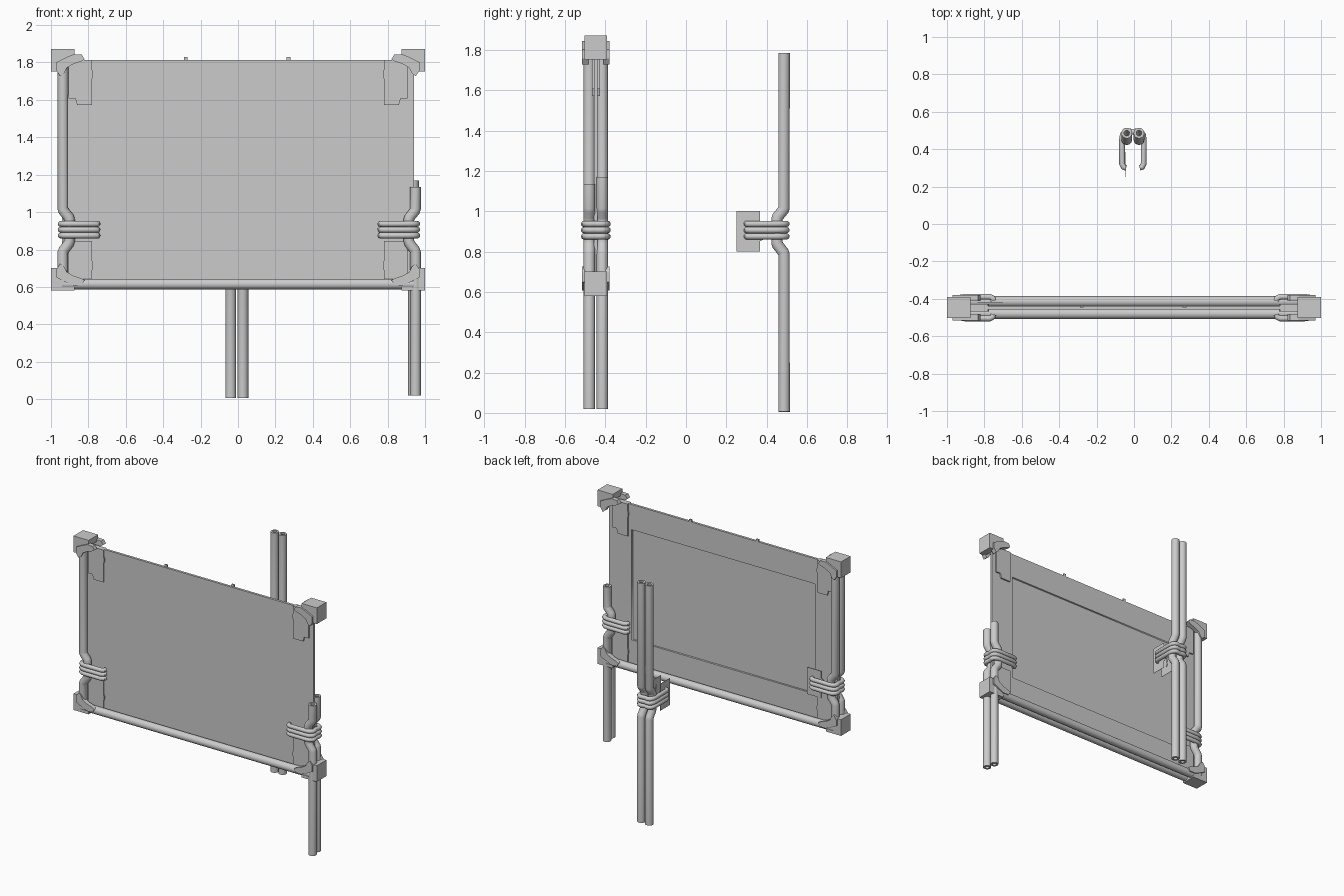
import bpy
import bmesh
from mathutils import Vector

cube = bpy.data.objects.get("Cube")
if cube:
    bpy.data.objects.remove(cube, do_unlink=True)


def material(name, value):
    mat = bpy.data.materials.new(name)
    mat.use_nodes = True
    colour = (value, value, value, 1)
    mat.diffuse_color = colour
    mat.node_tree.nodes["Principled BSDF"].inputs["Base Color"].default_value = colour
    return mat


GREY = material("light_grey", 0.6)
R = 0.0285         # pole radius
PAIR = 0.0325      # half distance between paired poles
BOARD_Y = -0.447
HALF = 0.009       # half thickness of the board


def finish(obj, angle=0.6):
    bpy.ops.object.select_all(action='DESELECT')
    obj.select_set(True)
    bpy.context.view_layer.objects.active = obj
    if obj.type == 'CURVE':
        bpy.ops.object.convert(target='MESH')
    obj = bpy.context.view_layer.objects.active
    obj.data.materials.clear()
    obj.data.materials.append(GREY)
    bpy.ops.object.shade_smooth_by_angle(angle=angle)
    return obj


def tube(name, points, radius, wall=0.0):
    """Round bar along a path; a wall thickness makes it hollow."""
    curve = bpy.data.curves.new(name, 'CURVE')
    curve.dimensions = '3D'
    curve.bevel_depth = radius
    curve.bevel_resolution = 8
    curve.use_fill_caps = wall == 0
    spline = curve.splines.new('POLY')
    spline.points.add(len(points) - 1)
    for p, co in zip(spline.points, points):
        p.co = (*co, 1)
    obj = bpy.data.objects.new(name, curve)
    bpy.context.collection.objects.link(obj)
    if wall:
        mod = obj.modifiers.new("wall", 'SOLIDIFY')
        mod.thickness = wall
        mod.offset = -1
    return finish(obj)


def prism(name, outline, thickness):
    """Extrude a closed outline of 3D points along a thickness vector."""
    bm = bmesh.new()
    face = bm.faces.new([bm.verts.new(p) for p in outline])
    moved = bmesh.ops.extrude_face_region(bm, geom=[face])["geom"]
    verts = [g for g in moved if isinstance(g, bmesh.types.BMVert)]
    bmesh.ops.translate(bm, verts=verts, vec=thickness)
    bmesh.ops.recalc_face_normals(bm, faces=bm.faces)
    mesh = bpy.data.meshes.new(name)
    bm.to_mesh(mesh)
    bm.free()
    obj = bpy.data.objects.new(name, mesh)
    bpy.context.collection.objects.link(obj)
    return finish(obj, 0.3)


def box(name, lo, hi):
    (x0, y0, z0), (x1, y1, z1) = lo, hi
    base = [(x0, y0, z0), (x1, y0, z0), (x1, y0, z1), (x0, y0, z1)]
    return prism(name, base, (0, y1 - y0, 0))


class Frame:
    """Local frame of a pole pair: u points to the board, v across the pair."""

    def __init__(self, origin, direction):
        self.o = Vector((*origin, 0))
        self.u = Vector((*direction, 0))
        self.v = Vector((-direction[1], direction[0], 0))

    def at(self, u, v, z):
        return self.o + self.u * u + self.v * v + Vector((0, 0, z))


def bent_pole(name, frame, v, bottom, top, shift=0.0):
    """Pole with an inward kink where the rope grips it."""
    path = [(0, bottom), (0, 0.785), (0.004, 0.797), (0.031, 0.832), (0.035, 0.845),
            (0.035, 0.96), (0.031, 0.973), (0.004, 1.005), (0, 1.018), (0, top)]
    tube(name, [frame.at(u + shift, v, z) for u, z in path], R, 0.014)


def binding(name, frame):
    """Three stacked U-shaped rope turns with hooked ends."""
    half = [(0.185, 0.036), (0.181, 0.05), (0.165, 0.058), (0.035, 0.058),
            (0.008, 0.054), (-0.007, 0.043), (-0.012, 0.028), (-0.007, 0.008)]
    path = half + [(u, -v) for u, v in reversed(half)]
    for i in range(3):
        z = 0.875 + 0.031 * i
        tube(f"{name}_turn_{i + 1}", [frame.at(u, v, z) for u, v in path], 0.0155)


def grip_plate(name, frame, v):
    """Thin plate with a small tab, held between the rope ends."""
    outline = [(0.235, 0.8), (0.12, 0.8), (0.12, 0.85), (0.1, 0.86),
               (0.1, 0.94), (0.12, 0.95), (0.12, 1.0), (0.235, 1.0)]
    prism(name, [frame.at(u, v - 0.001, z) for u, z in outline], frame.v * 0.002)


right_side = Frame((-0.936, BOARD_Y), (1, 0))
left_side = Frame((0.946, BOARD_Y), (-1, 0))
stand = Frame((-0.006, 0.486), (0, -1))

# Side poles of the board
for tag, v in (("front", -PAIR), ("back", PAIR)):
    bent_pole(f"right_{tag}_pole", right_side, v, 0.62, 1.81)
bent_pole("left_front_leg", left_side, PAIR, 0.02, 1.135, -0.003)
bent_pole("left_back_leg", left_side, -PAIR, 0.02, 1.17, 0.008)

# Separate stand poles
bent_pole("stand_left_pole", stand, PAIR, 0.007, 1.785)
bent_pole("stand_right_pole", stand, -PAIR, 0.005, 1.785)
for side, v in (("right", -0.038), ("left", 0.038)):
    grip_plate(f"stand_{side}_grip_plate", stand, v)
grip_plate("right_grip_plate", right_side, 0.025)

# Rope bindings
for name, frame in (("right_binding", right_side), ("left_binding", left_side),
                    ("stand_binding", stand)):
    binding(name, frame)

# Bottom rails
for tag, v in (("front", -PAIR), ("back", PAIR)):
    y = BOARD_Y + v
    tube(f"{tag}_bottom_rail", [(-0.94, y, 0.615), (0.94, y, 0.615)], R, 0.014)

# Board with a shallow recess on its back
board = box("board", (-0.94, BOARD_Y - HALF, 0.62), (0.94, BOARD_Y + HALF, 1.812))
bm = bmesh.new()
bm.from_mesh(board.data)
back = [f for f in bm.faces if f.normal.y > 0.9]
for width, depth in ((0.265, 0), (0.002, -0.011)):
    bmesh.ops.inset_region(bm, faces=back, thickness=width, depth=depth)
bm.to_mesh(board.data)
bm.free()

# Small pegs on the top edge
for i, x in enumerate((-0.28, 0.27)):
    box(f"top_peg_{i + 1}", (x - 0.01, BOARD_Y, 1.8), (x + 0.01, BOARD_Y + HALF, 1.83))

# Corner fittings: a = inward along x, b = inward along z from the outer corner
BODY = [(0, 0), (0.125, 0), (0.125, 0.045), (0.1, 0.06), (0.065, 0.09), (0.05, 0.12), (0, 0.12)]
CHEEK = [(0.03, 0.07), (0.03, 0.115), (0.05, 0.145), (0.07, 0.13), (0.085, 0.1), (0.12, 0.08),
         (0.165, 0.065), (0.18, 0.055), (0.165, 0.03), (0.12, 0.028), (0.08, 0.045)]
PLATE = [(0.095, 0.06), (0.22, 0.06), (0.22, 0.11), (0.226, 0.125), (0.226, 0.145), (0.22, 0.16),
         (0.22, 0.3), (0.14, 0.3), (0.13, 0.265), (0.095, 0.265)]
for side, sx in (("right", -1), ("left", 1)):
    for level, z0, sz in (("lower", 0.58, 1), ("upper", 1.872, -1)):
        def place(points, y, cut=9):
            return [(sx * (1 - a), y, z0 + sz * min(b, cut)) for a, b in points]
        name = f"{level}_{side}"
        prism(f"{name}_corner_block", place(BODY, BOARD_Y - 0.056), (0, 0.112, 0))
        tail = 9 if level == "upper" else 0.265
        for tag, sy in (("front", -1), ("back", 1)):
            prism(f"{name}_{tag}_cheek", place(CHEEK, BOARD_Y + sy * 0.035), (0, sy * 0.033, 0))
            prism(f"{name}_{tag}_plate", place(PLATE, BOARD_Y + sy * HALF, tail), (0, sy * 0.011, 0))
